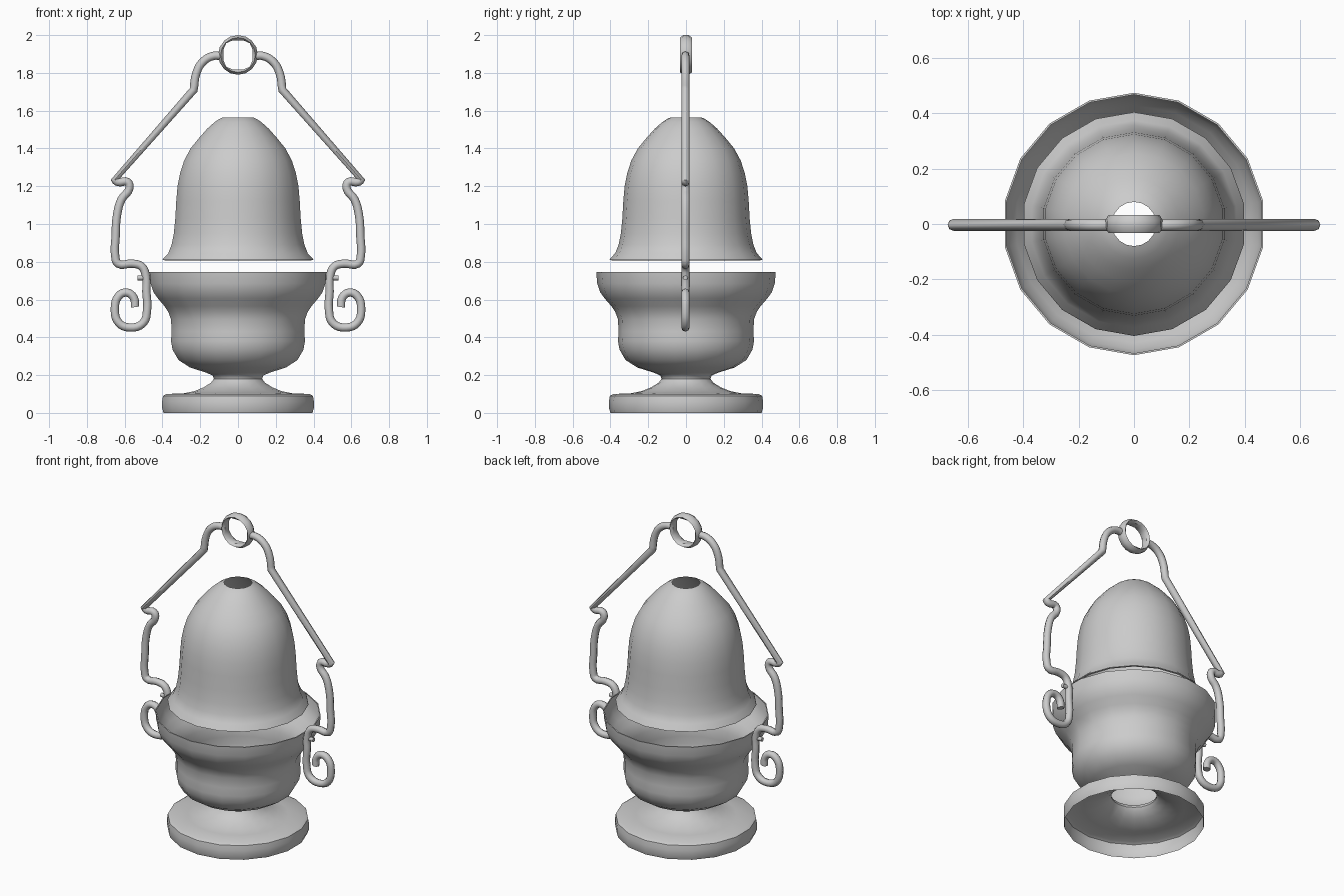
import bpy, bmesh, math

if "Cube" in bpy.data.objects:
    bpy.data.objects.remove(bpy.data.objects["Cube"])

SIDES = 18


def finish(name, bm, angle=50):
    bmesh.ops.recalc_face_normals(bm, faces=bm.faces)
    mesh = bpy.data.meshes.new(name)
    bm.to_mesh(mesh)
    bm.free()
    ob = bpy.data.objects.new(name, mesh)
    bpy.context.collection.objects.link(ob)
    smooth(ob, angle)
    return ob


def smooth(ob, angle):
    bpy.ops.object.select_all(action='DESELECT')
    ob.select_set(True)
    bpy.context.view_layer.objects.active = ob
    bpy.ops.object.shade_smooth_by_angle(angle=math.radians(angle))


def loft(bm, rings, closed=False):
    """Join consecutive rings of vertices with quads."""
    rows = [[bm.verts.new(p) for p in r] for r in rings]
    pairs = list(zip(rows, rows[1:])) + ([(rows[-1], rows[0])] if closed else [])
    for a, b in pairs:
        for i in range(len(a)):
            j = (i + 1) % len(a)
            bm.faces.new((a[i], a[j], b[j], b[i]))


def lathe(name, profile):
    """Revolve an open (radius, z) profile around z, one vertex on the y axis."""
    bm = bmesh.new()
    angs = [math.pi / 2 + 2 * math.pi * i / SIDES for i in range(SIDES)]
    loft(bm, [[(r * math.cos(a), r * math.sin(a), z) for a in angs] for r, z in profile])
    return finish(name, bm)


# Bowl with stem and hollow foot, an open shell
lathe("bowl_and_foot", [
    (.40, 0), (.408, .025), (.408, .06), (.403, .09), (.385, .10), (.29, .104),
    (.235, .115), (.185, .135), (.145, .16), (.13, .18), (.135, .197), (.17, .213),
    (.257, .24), (.32, .28), (.352, .335), (.36, .38), (.357, .43), (.36, .495),
    (.375, .535), (.395, .565), (.43, .605), (.455, .64), (.47, .685), (.475, .745),
    (.468, .745)])

# Domed cover with a vent hole
lathe("dome_cover", [
    (.395, .808), (.405, .81), (.402, .817), (.375, .845), (.357, .89), (.345, .95),
    (.337, 1.03), (.332, 1.12), (.325, 1.2), (.311, 1.27), (.29, 1.335), (.255, 1.40),
    (.21, 1.455), (.165, 1.505), (.125, 1.54), (.10, 1.556), (.08, 1.565)])

# Hanging ring: barrel outside, squarish hole
bm = bmesh.new()
section = [(.105, -.012), (.092, -.033), (0, -.02), (0, .02), (.092, .033), (.105, .012)]
rings = []
for r, y in section:
    ring = []
    for i in range(16):
        a = 2 * math.pi * i / 16
        rr = r or .082 - .006 * math.cos(4 * a)
        ring.append((rr * math.cos(a), y, 1.895 + rr * math.sin(a)))
    rings.append(ring)
loft(bm, rings, closed=True)
finish("hanging_ring", bm, 35)

# Bent rod arms ending in scrolls; sharp points have straight handles
arm = [
    (.09, 1.89), (.13, 1.89), (.185, 1.86), (.22, 1.80), (.235, 1.71), (.652, 1.235),
    (.635, 1.222), (.585, 1.222), (.575, 1.19), (.617, 1.13), (.64, 1.05), (.648, .93),
    (.65, .83), (.635, .79), (.56, .79), (.51, .775), (.487, .72), (.485, .64),
    (.481, .55), (.503, .475), (.575, .452), (.632, .478), (.652, .55), (.632, .618),
    (.59, .637), (.552, .61), (.545, .56)]
SHARP = (4, 5)
for side, label in ((1, "right"), (-1, "left")):
    cu = bpy.data.curves.new(label + "_arm", 'CURVE')
    cu.dimensions = '3D'
    cu.bevel_depth = .022
    cu.bevel_resolution = 2
    cu.resolution_u = 4
    cu.use_fill_caps = True
    sp = cu.splines.new('BEZIER')
    sp.bezier_points.add(len(arm) - 1)
    for i, (bp, (x, z)) in enumerate(zip(sp.bezier_points, arm)):
        bp.co = (side * x, -.003, z)
        kind = 'VECTOR' if i in SHARP else 'AUTO'
        bp.handle_left_type = bp.handle_right_type = kind
    ob = bpy.data.objects.new(label + "_arm", cu)
    bpy.context.collection.objects.link(ob)
    bpy.ops.object.select_all(action='DESELECT')
    ob.select_set(True)
    bpy.context.view_layer.objects.active = ob
    bpy.ops.object.convert(target='MESH')
    smooth(bpy.context.object, 50)

    # Pin fixing the arm to the bowl
    bpy.ops.mesh.primitive_cylinder_add(vertices=8, radius=.013, depth=.075,
                                        location=(side * .495, -.003, .715),
                                        rotation=(0, math.pi / 2, 0))
    pin = bpy.context.object
    pin.name = label + "_pin"
    smooth(pin, 50)
